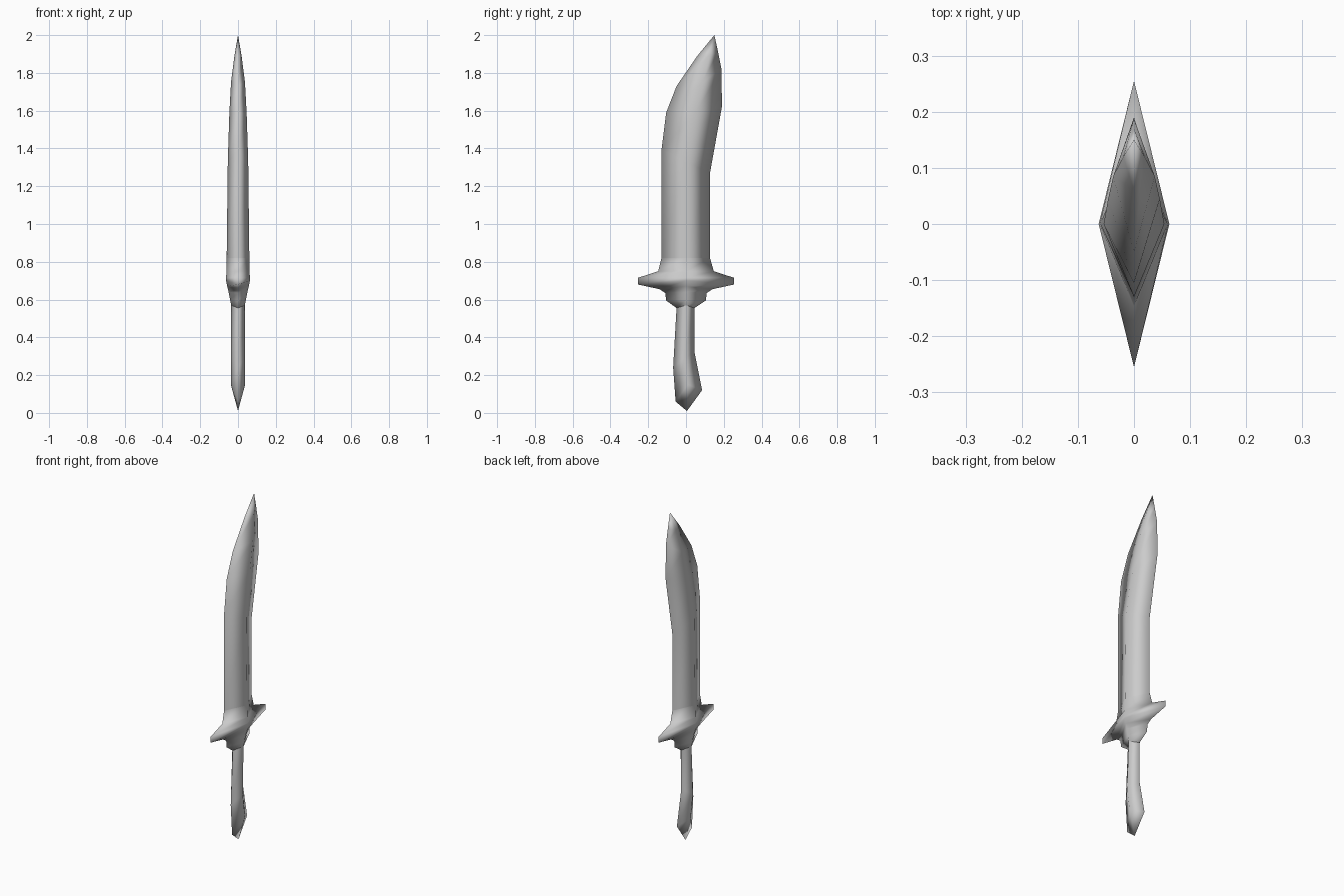
import bpy, bmesh

steel = bpy.data.materials.new("grey_steel")
steel.diffuse_color = (0.6, 0.6, 0.6, 1)


def loft(name, sections, start_tip=None, end_tip=None):
    """Skin diamond sections given as (front y, z), (back y, z), (ridge y, z, half width)."""
    bm = bmesh.new()
    rings = []
    for (fy, fz), (by, bz), (ry, rz, w) in sections:
        points = [(0, fy, fz), (w, ry, rz), (0, by, bz), (-w, ry, rz)]
        rings.append([bm.verts.new(p) for p in points])
    for low, high in zip(rings, rings[1:]):
        for i in range(4):
            j = (i + 1) % 4
            bm.faces.new((low[i], low[j], high[j], high[i]))
    # Close pointed ends
    for tip, ring in ((start_tip, rings[0]), (end_tip, rings[-1])):
        if tip:
            v = bm.verts.new((0, *tip))
            for i in range(4):
                bm.faces.new((ring[i], ring[(i + 1) % 4], v))
    bmesh.ops.recalc_face_normals(bm, faces=bm.faces)
    mesh = bpy.data.meshes.new(name)
    bm.to_mesh(mesh)
    bm.free()
    mesh.materials.append(steel)
    mesh.shade_smooth()
    obj = bpy.data.objects.new(name, mesh)
    bpy.context.collection.objects.link(obj)
    return obj


# Grip with a hooked, pointed pommel
loft("handle", [
    ((-0.055, 0.06), (0.085, 0.12), (0.01, 0.15, 0.038)),
    ((-0.068, 0.24), (0.045, 0.32), (-0.01, 0.29, 0.038)),
    ((-0.05, 0.555), (0.045, 0.555), (0.0, 0.57, 0.036)),
], start_tip=(0.005, 0.01))

# Collar, cross guard and blade root
loft("guard", [
    ((-0.05, 0.555), (0.045, 0.555), (0.0, 0.57, 0.036)),
    ((-0.105, 0.595), (0.105, 0.595), (0.0, 0.60, 0.042)),
    ((-0.11, 0.635), (0.11, 0.635), (0.0, 0.64, 0.05)),
    ((-0.14, 0.655), (0.14, 0.655), (0.0, 0.67, 0.057)),
    ((-0.255, 0.68), (0.255, 0.68), (0.0, 0.70, 0.063)),
    ((-0.255, 0.715), (0.255, 0.715), (0.0, 0.715, 0.063)),
    ((-0.147, 0.75), (0.147, 0.75), (0.0, 0.75, 0.061)),
    ((-0.13, 0.82), (0.127, 0.82), (0.0, 0.82, 0.06)),
])

# Curved blade sweeping back to a clipped point
loft("blade", [
    ((-0.13, 0.82), (0.127, 0.82), (0.0, 0.82, 0.06)),
    ((-0.13, 1.39), (0.127, 1.27), (0.0, 1.33, 0.054)),
    ((-0.105, 1.59), (0.19, 1.62), (0.045, 1.58, 0.046)),
    ((-0.05, 1.73), (0.188, 1.82), (0.085, 1.75, 0.037)),
    ((0.06, 1.89), (0.17, 1.91), (0.12, 1.89, 0.019)),
], end_tip=(0.15, 2.0))
